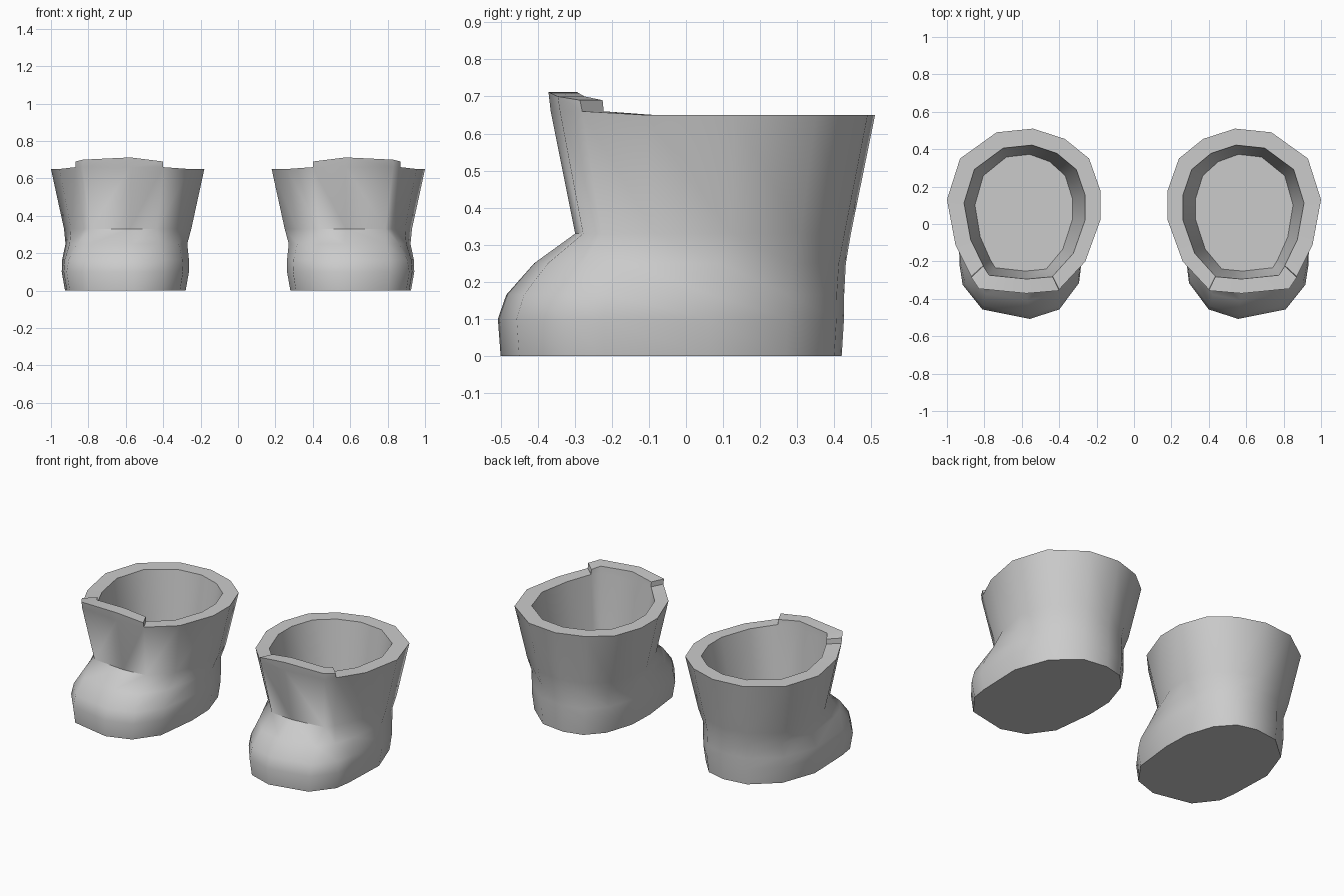
import bpy, bmesh, math

if "Cube" in bpy.data.objects:
    bpy.data.objects.remove(bpy.data.objects["Cube"])

grey = bpy.data.materials.new("plain grey")
grey.diffuse_color = (0.6, 0.6, 0.6, 1)
grey.use_nodes = True
grey.node_tree.nodes["Principled BSDF"].inputs["Base Color"].default_value = grey.diffuse_color

# outlines seen from above, starting at the heel; matching point counts
TOP = [(.54, .51), (.735, .49), (.93, .35), (1, .13), (.955, -.11), (.87, -.28), (.83, -.34),
       (.575, -.365), (.40, -.35), (.26, -.2), (.18, .02), (.18, .18), (.24, .35), (.37, .455)]
FOOT = [(.55, .42), (.70, .40), (.85, .27), (.925, .06), (.915, -.22), (.90, -.32), (.80, -.45),
        (.56, -.5), (.41, -.45), (.31, -.31), (.28, -.05), (.285, .12), (.34, .29), (.43, .39)]
N = len(TOP)
TAB = [5, 6, 7, 8]                                  # rim points under the raised front tab
TAB_Z = {5: .69, 6: .70, 7: .712, 8: .69}


def scaled(pts, sx, sy, cx, cy, nx=None, ny=None):
    nx, ny = (cx if nx is None else nx), (cy if ny is None else ny)
    return [(nx + (x - cx) * sx, ny + (y - cy) * sy) for x, y in pts]


def blend(a, b, t):
    return [(p[0] + (q[0] - p[0]) * t, p[1] + (q[1] - p[1]) * t) for p, q in zip(a, b)]


def rim_z(i):
    return .66 if i in TAB else .65


def build_boot(name, side):
    bm = bmesh.new()

    def ring(pts, z):
        return [bm.verts.new((x * side, y, z(i) if callable(z) else z))
                for i, (x, y) in enumerate(pts)]

    def bridge(a, b, skip=()):
        for i in range(N):
            if i not in skip:
                j = (i + 1) % N
                bm.faces.new((a[i], a[j], b[j], b[i]))

    waist = scaled(TOP, .83, .85, .59, .075)
    inner = scaled(TOP, .79, .815, .59, .072, .585, .065)
    well = scaled(TOP, .635, .713, .59, .072, .59, .06)
    ankle = scaled(blend(FOOT, waist, .45), .985, 1, .6, 0)
    instep = scaled(blend(FOOT, waist, .1), 1.045, 1.01, .605, 0)

    # foot and shaft, then over the rim and down to the inner floor
    sole = ring(FOOT, 0)
    rings = [sole, ring(scaled(FOOT, 1.055, 1.015, .605, 0), .1), ring(instep, .165),
             ring(ankle, .25), ring(waist, .33), ring(TOP, rim_z)]
    rim = rings[-1]
    rim_in = ring(inner, rim_z)
    floor = ring(well, .28)
    for a, b in zip(rings, rings[1:]):
        bridge(a, b)
    bridge(rim, rim_in, skip=TAB[:-1])
    bridge(rim_in, floor)
    bm.faces.new(sole)
    bm.faces.new(floor)

    # raised tab at the front of the rim
    def lift(v, i, grow):
        x, y, z = v.co
        return bm.verts.new((x, y - grow, TAB_Z[i]))
    out = [lift(rim[i], i, .006) for i in TAB]
    ins = [lift(rim_in[i], i, .003) for i in TAB]
    for k in range(len(TAB) - 1):
        i, j = TAB[k], TAB[k + 1]
        bm.faces.new((rim[i], rim[j], out[k + 1], out[k]))
        bm.faces.new((out[k], out[k + 1], ins[k + 1], ins[k]))
        bm.faces.new((ins[k], ins[k + 1], rim_in[j], rim_in[i]))
    for k in (0, -1):
        bm.faces.new((rim[TAB[k]], out[k], ins[k], rim_in[TAB[k]]))

    bmesh.ops.recalc_face_normals(bm, faces=bm.faces)
    mesh = bpy.data.meshes.new(name)
    bm.to_mesh(mesh)
    bm.free()
    mesh.materials.append(grey)
    obj = bpy.data.objects.new(name, mesh)
    bpy.context.collection.objects.link(obj)
    bpy.ops.object.select_all(action='DESELECT')
    obj.select_set(True)
    bpy.context.view_layer.objects.active = obj
    bpy.ops.object.shade_smooth_by_angle(angle=math.radians(58))


build_boot("right_boot", 1)
build_boot("left_boot", -1)
